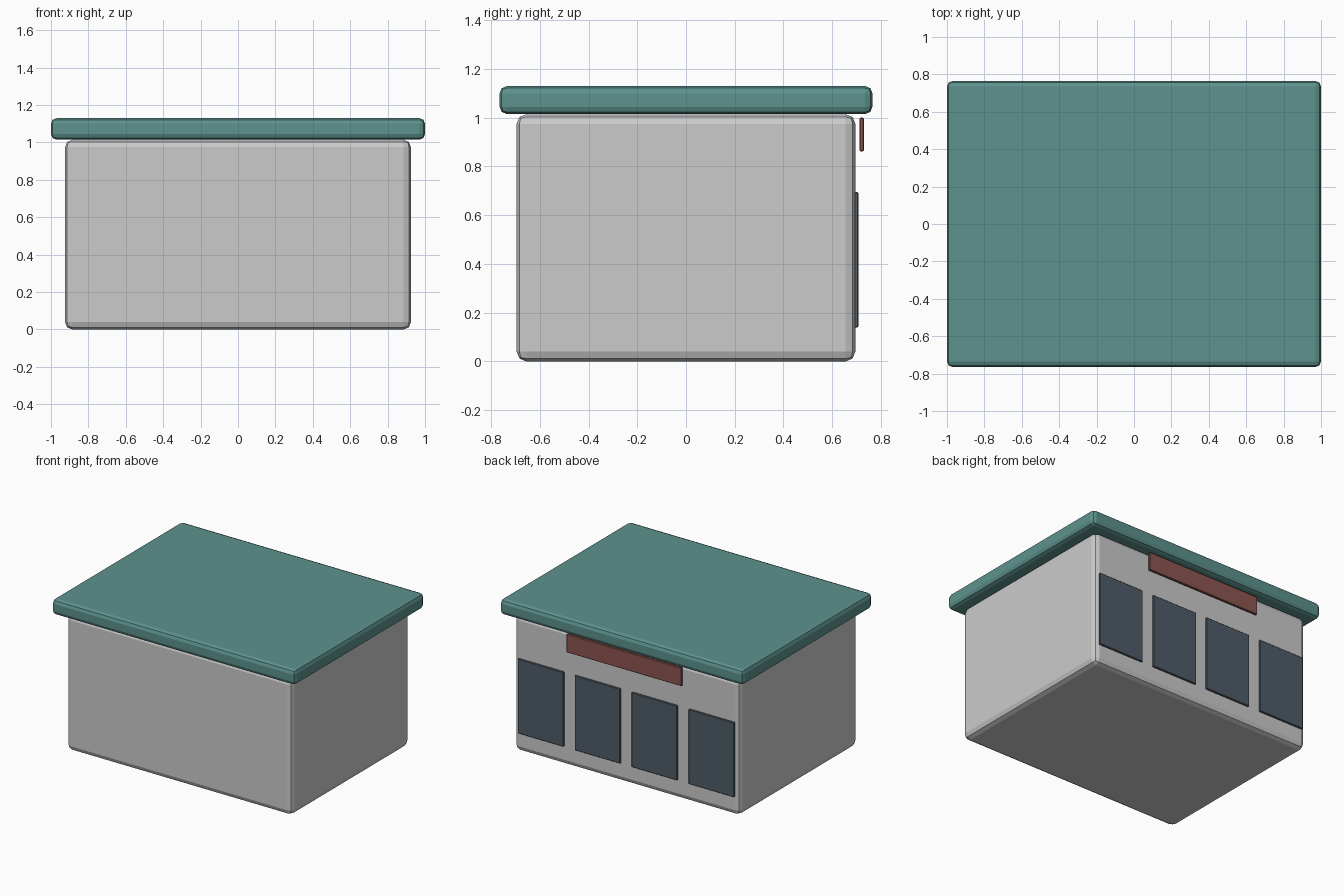
import bpy

if "Cube" in bpy.data.objects:
    bpy.data.objects.remove(bpy.data.objects["Cube"])


def material(name, rgb):
    mat = bpy.data.materials.new(name)
    mat.diffuse_color = (*rgb, 1)
    mat.use_nodes = True
    mat.node_tree.nodes["Principled BSDF"].inputs["Base Color"].default_value = mat.diffuse_color
    return mat


def box(name, lo, hi, bevel, mat=None, segments=2):
    """Bevelled box spanning two opposite corners."""
    size = [b - a for a, b in zip(lo, hi)]
    bpy.ops.mesh.primitive_cube_add(size=1, location=[(a + b) / 2 for a, b in zip(lo, hi)])
    ob = bpy.context.object
    ob.name = name
    ob.scale = size
    bpy.ops.object.transform_apply(location=False, rotation=False, scale=True)
    mod = ob.modifiers.new("Bevel", 'BEVEL')
    mod.width = bevel
    mod.segments = segments
    if mat:
        ob.data.materials.append(mat)
    return ob


teal = material("roof_teal", (0.11, 0.29, 0.27))
glass = material("window_slate", (0.08, 0.11, 0.14))
red = material("sign_red", (0.26, 0.09, 0.08))

# Main building and overhanging flat roof
box("walls", (-0.925, -0.695, 0), (0.925, 0.695, 1.015), 0.04)
box("roof_slab", (-1, -0.765, 1.015), (1, 0.765, 1.13), 0.03, teal)

# Row of four windows along the back wall
for i in range(4):
    x = (i - 1.5) * 0.468
    box(f"window_{i + 1}", (x - 0.188, 0.68, 0.14), (x + 0.188, 0.707, 0.695), 0.004, glass, 1)

# Blank sign board under the eave
box("sign_board", (-0.473, 0.712, 0.862), (0.473, 0.73, 1.0), 0.004, red, 1)
